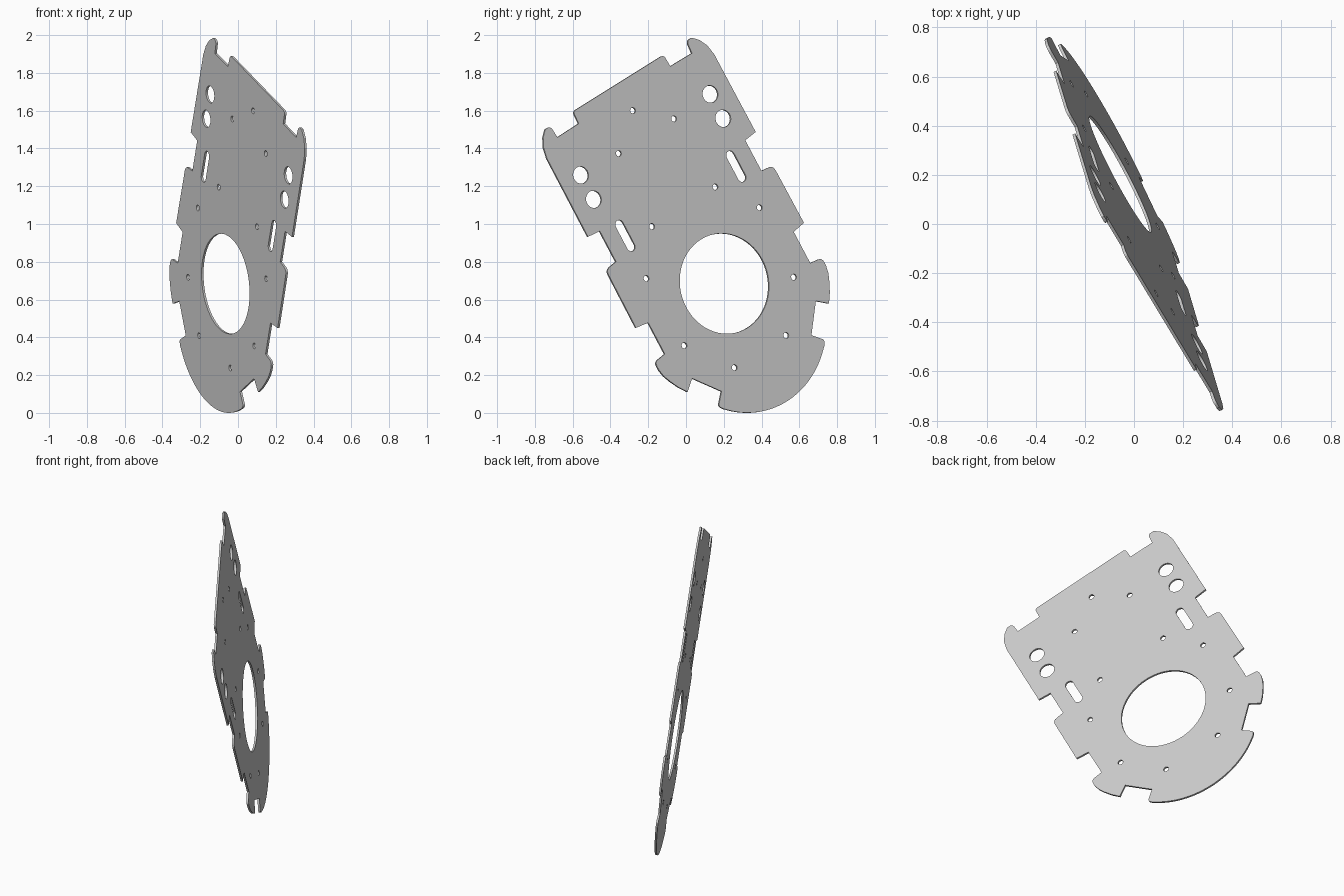
import bpy
import math
from mathutils import Matrix, Vector

if "Cube" in bpy.data.objects:
    bpy.data.objects.remove(bpy.data.objects["Cube"], do_unlink=True)

THICKNESS = 0.012


def arc(cx, cy, r, start, end, n):
    """Points on a circular arc, angles in degrees."""
    angles = [math.radians(start + (end - start) * i / n) for i in range(n + 1)]
    return [(cx + r * math.cos(a), cy + r * math.sin(a)) for a in angles]


def rounded(points, n=4):
    """Replace corners (u, v, radius) with small curves."""
    out = []
    for i, (u, v, *rad) in enumerate(points):
        p = Vector((u, v))
        if not rad or i in (0, len(points) - 1):
            out.append((u, v))
            continue
        a = p + (Vector(points[i - 1][:2]) - p).normalized() * rad[0]
        b = p + (Vector(points[i + 1][:2]) - p).normalized() * rad[0]
        for k in range(n + 1):
            t = k / n
            out.append(tuple(a * (1 - t) ** 2 + p * 2 * t * (1 - t) + b * t * t))
    return out


def mirrored(u, v):
    return [(u, v), (-u, v)]


# Half outline: top edge, hooked horn, side tabs, lower lobe, rounded base
half = rounded([
    (0, 1.212), (0.318, 1.212, 0.02), (0.321, 1.141), (0.472, 1.139),
    (0.478, 1.212, 0.025), (0.515, 1.209), (0.548, 1.178), (0.574, 1.131),
    (0.586, 1.07), (0.588, 0.6), (0.51, 0.592), (0.51, 0.407),
    (0.586, 0.398, 0.03), (0.589, 0.05), (0.51, 0.038), (0.51, -0.151),
    (0.586, -0.16, 0.025), (0.586, -0.208), (0.577, -0.25), (0.557, -0.294),
    (0.53, -0.342), (0.496, -0.388), (0.434, -0.339), (0.315, -0.482),
    (0.372, -0.541, 0.015), (0.353, -0.568),
])
half += arc(0, -0.215, 0.498, -46, -90, 16)
outline = half + [(-u, v) for u, v in reversed(half[1:-1])]

# Openings: large bore, paired round holes, slots and small screw holes
loops = [outline, arc(0, 0, 0.267, 0, 354.375, 63)]
for v in (0.901, 0.754):
    for u, w in mirrored(0.454, v):
        loops.append(arc(u, w, 0.046, 0, 348.75, 31))
for u, v in mirrored(0.389, 0.499):
    loops.append(arc(u, v + 0.066, 0.025, 0, 180, 10)
                 + arc(u, v - 0.066, 0.025, 180, 360, 10))
screws = [(0, 1.046)]
for u, v in ((0.194, 0.892), (0.222, 0.465), (0.397, 0.245),
             (0.384, -0.168), (0.181, -0.411)):
    screws += mirrored(u, v)
loops += [arc(u, v, 0.016, 0, 337.5, 15) for u, v in screws]

# Flat filled curve turned into a plate
curve = bpy.data.curves.new("plate_profile", "CURVE")
curve.dimensions = "2D"
curve.fill_mode = "BOTH"
curve.extrude = THICKNESS / 2
for loop in loops:
    spline = curve.splines.new("POLY")
    spline.points.add(len(loop) - 1)
    for point, (u, v) in zip(spline.points, loop):
        point.co = (u, v, 0, 1)
    spline.use_cyclic_u = True
helper = bpy.data.objects.new("plate_profile", curve)
bpy.context.collection.objects.link(helper)
bpy.context.view_layer.update()
mesh = bpy.data.meshes.new_from_object(
    helper.evaluated_get(bpy.context.evaluated_depsgraph_get()))
bpy.data.objects.remove(helper, do_unlink=True)

# Lean the plate into place
across = Vector((-0.456, 0.755, 0.472)).normalized()
up = Vector((0.141, -0.466, 0.874))
normal = across.cross(up).normalized()
up = normal.cross(across)
mesh.transform(Matrix((across, up, normal)).transposed().to_4x4())
low = Vector([min(v.co[i] for v in mesh.vertices) for i in range(3)])
high = Vector([max(v.co[i] for v in mesh.vertices) for i in range(3)])
centre = (low + high) / 2
mesh.transform(Matrix.Translation((-centre.x, -centre.y, -low.z)))

# Plain grey metal
grey = bpy.data.materials.new("grey_metal")
grey.use_nodes = True
colour = (0.6, 0.6, 0.6, 1)
grey.diffuse_color = colour
grey.node_tree.nodes["Principled BSDF"].inputs["Base Color"].default_value = colour
mesh.materials.clear()
mesh.materials.append(grey)
for face in mesh.polygons:
    face.material_index = 0
    face.use_smooth = False

plate = bpy.data.objects.new("mounting_plate", mesh)
bpy.context.collection.objects.link(plate)
